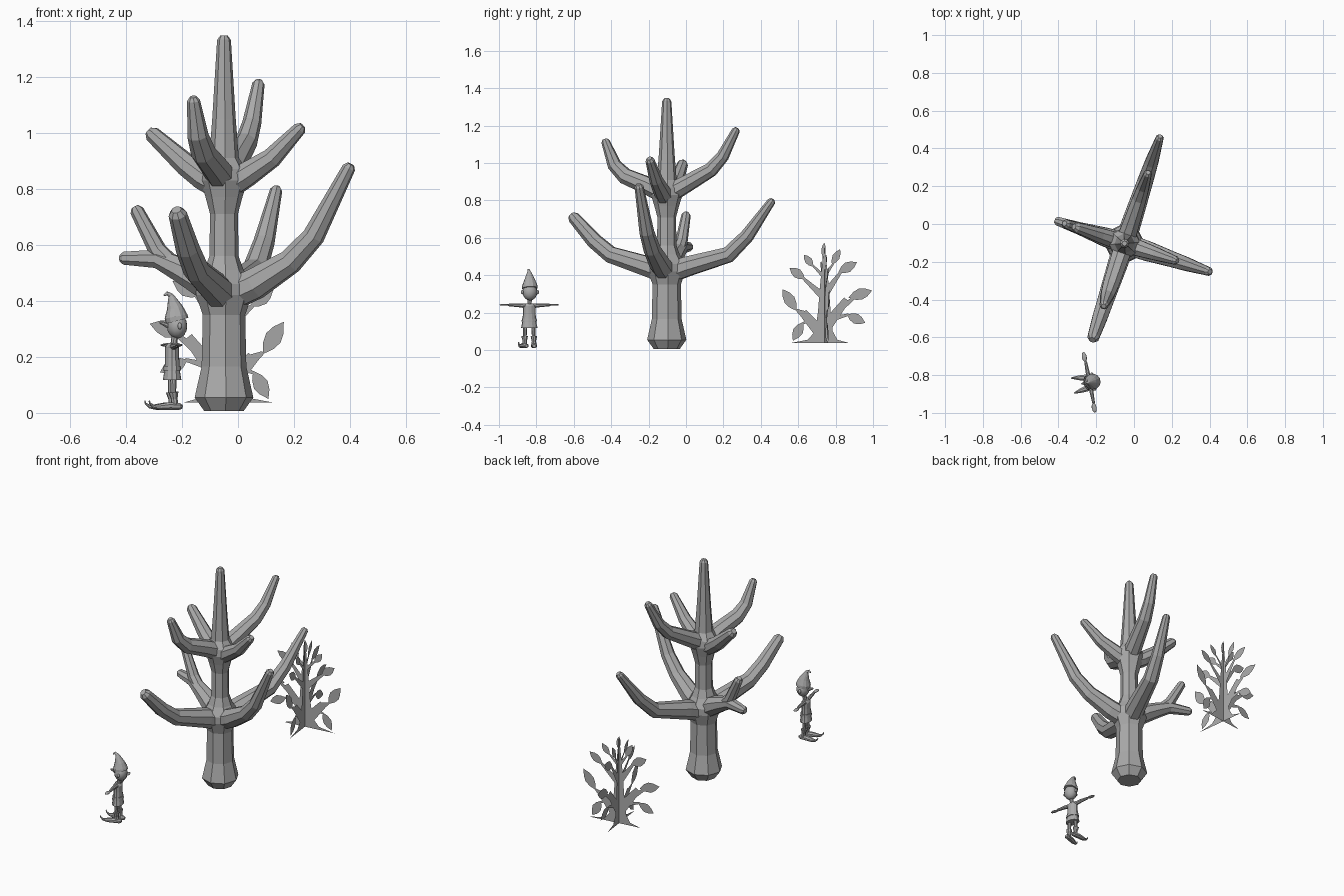
import bpy, bmesh, math
from mathutils import Vector, Matrix

if "Cube" in bpy.data.objects:
    bpy.data.objects.remove(bpy.data.objects["Cube"])

grey = bpy.data.materials.new("mid grey")
grey.diffuse_color = (0.4, 0.4, 0.4, 1)
grey.use_nodes = True
grey.node_tree.nodes["Principled BSDF"].inputs["Base Color"].default_value = grey.diffuse_color


def finish(name, bm, mat=Matrix(), smooth=False):
    bmesh.ops.recalc_face_normals(bm, faces=bm.faces)
    me = bpy.data.meshes.new(name)
    bm.to_mesh(me)
    bm.free()
    me.transform(mat)
    me.materials.append(grey)
    ob = bpy.data.objects.new(name, me)
    bpy.context.collection.objects.link(ob)
    if smooth:
        for p in me.polygons:
            p.use_smooth = True
    return ob


def tube(name, pts, sides=8, mat=Matrix(), squash=1.0, smooth=False, tip=True):
    """Skin a path of (x, y, z, radius) with rings; squash flattens each ring."""
    P = [Vector(p[:3]) for p in pts]
    R = [p[3] for p in pts]
    if tip:  # rounded end
        d = (P[-1] - P[-2]).normalized()
        P.append(P[-1] + d * R[-1] * 0.6)
        R.append(R[-1] * 0.55)
    bm = bmesh.new()
    rings = []
    side = None
    for i, p in enumerate(P):
        t = (P[min(i + 1, len(P) - 1)] - P[max(i - 1, 0)]).normalized()
        if side is None:
            side = t.cross(Vector((0, 0, 1)))
            if side.length < 0.1:
                side = Vector((1, 0, 0))
        side = (side - t * side.dot(t)).normalized()
        up = t.cross(side)
        ring = []
        for k in range(sides):
            a = 2 * math.pi * (k + 0.5) / sides
            ring.append(bm.verts.new(p + (side * math.cos(a) + up * math.sin(a) * squash) * R[i]))
        rings.append(ring)
    for a, b in zip(rings, rings[1:]):
        for k in range(sides):
            j = (k + 1) % sides
            bm.faces.new((a[k], a[j], b[j], b[k]))
    bm.faces.new(rings[0])
    bm.faces.new(rings[-1])
    return finish(name, bm, mat, smooth)


def ball(name, centre, size, mat):
    bm = bmesh.new()
    bmesh.ops.create_uvsphere(bm, u_segments=12, v_segments=8, radius=1)
    bmesh.ops.scale(bm, vec=size, verts=bm.verts)
    bmesh.ops.translate(bm, vec=centre, verts=bm.verts)
    finish(name, bm, mat, True)


# ---------- big bare tree ----------
place = Matrix.Translation((-0.05, -0.103, 0)) @ Matrix.Rotation(math.radians(-18.4), 4, 'Z')
trunk = [(.006, .07), (.055, .105), (.165, .08), (.35, .076), (.42, .1), (.46, .1), (.51, .07), (.56, .052),
         (.71, .05), (.77, .066), (.83, .085), (.87, .08), (.91, .053), (1.05, .042), (1.31, .026), (1.332, .024)]
tube("trunk", [(0, 0, z, r) for z, r in trunk], 8, place)

# branches: compass angle, then (distance, height, radius)
branches = {
    "lower_right_branch": (0, [(0, .41, .06), (.116, .46, .058), (.25, .54, .046), (.337, .63, .04), (.47, .875, .024)]),
    "lower_front_branch": (270, [(0, .41, .06), (.1, .445, .058), (.316, .51, .047), (.41, .585, .043), (.525, .71, .033)]),
    "lower_back_branch": (90, [(0, .41, .06), (.126, .45, .056), (.348, .51, .045), (.453, .61, .038), (.59, .795, .022)]),
    "lower_left_branch": (180, [(0, .42, .06), (.1, .48, .055), (.17, .515, .046), (.25, .55, .036), (.375, .552, .025)]),
    "lower_left_fork": (180, [(.19, .52, .036), (.25, .58, .033), (.328, .722, .025)]),
    "upper_right_branch": (0, [(0, .8, .05), (.085, .85, .046), (.18, .91, .037), (.285, 1.015, .024)]),
    "upper_left_branch": (180, [(0, .8, .05), (.08, .84, .046), (.142, .885, .042), (.27, .995, .029)]),
    "upper_front_branch": (270, [(0, .83, .055), (.11, .88, .05), (.235, .93, .045), (.295, .99, .038), (.345, 1.115, .023)]),
    "upper_back_branch": (90, [(0, .83, .055), (.105, .885, .048), (.25, .965, .04), (.315, 1.035, .034), (.39, 1.175, .022)]),
}
for name, (ang, path) in branches.items():
    turn = Matrix.Rotation(math.radians(ang), 4, 'Z')
    tube(name, [(d, 0, z, r) for d, z, r in path], 8, place @ turn)

# ---------- small leafy tree: two crossed flat cut-outs ----------
silhouette = [(-.187, .037), (.135, .037), (.07, .055), (.045, .1), (.034, .2), (.022, .36),
              (.006, .52), (0, .575), (-.006, .52), (-.022, .36), (-.035, .2), (-.05, .1), (-.09, .055)]
# limbs: start u, z, end u, z, start half width, end half width
limbs = [(-.02, .09, -.115, .2, .032, .022), (-.11, .19, -.15, .215, .02, .006),
         (.02, .14, .12, .27, .03, .018), (.06, .2, .16, .28, .018, .008),
         (-.01, .29, -.115, .385, .02, .007), (.01, .31, .09, .42, .02, .007),
         (.02, .16, .13, .19, .016, .006), (-.01, .4, -.07, .46, .01, .004),
         (.01, .41, .05, .465, .01, .004), (-.08, .16, -.12, .14, .012, .004)]
# leaves: base u, z, end u, z, half width
leaves = [(.13, .28, .257, .318, .031), (-.15, .21, -.225, .325, .031), (-.115, .15, -.17, .05, .028),
          (-.105, .38, -.188, .44, .026), (-.06, .445, -.11, .51, .02), (.04, .455, .085, .54, .02),
          (.075, .415, .175, .47, .028), (.12, .19, .22, .145, .028), (-.01, .5, 0, .575, .012)]


def cutout(name, mat):
    bm = bmesh.new()

    def poly(pts):
        bm.faces.new([bm.verts.new((u, 0, z)) for u, z in pts])

    poly(silhouette)
    for u0, z0, u1, z1, w0, w1 in limbs:
        a, b = Vector((u0, z0)), Vector((u1, z1))
        n = Vector((z0 - z1, u1 - u0)).normalized()
        poly([a + n * w0, a - n * w0, b - n * w1, b + n * w1])
    for u0, z0, u1, z1, w in leaves:
        a, b = Vector((u0, z0)), Vector((u1, z1))
        n = Vector((z0 - z1, u1 - u0)).normalized() * w
        shape = [(.25, .7), (.5, 1), (.75, .7)]
        poly([a] + [a.lerp(b, t) + n * k for t, k in shape] + [b]
             + [a.lerp(b, t) - n * k for t, k in reversed(shape)])
    finish(name, bm, mat)


for name, ang in (("leafy_tree_side_panel", 97), ("leafy_tree_front_panel", 187)):
    cutout(name, Matrix.Translation((-.06, .74, 0)) @ Matrix.Rotation(math.radians(ang), 4, 'Z'))

# ---------- little elf, facing -x ----------
elf = Matrix.Translation((-.235, -.838, 0)) @ Matrix.Rotation(math.radians(11), 4, 'Z')
# tunic rings run wide along the shoulders
tube("tunic", [(0, 0, .118, .045), (0, 0, .15, .038), (0, 0, .2, .034), (0, 0, .235, .034), (0, 0, .25, .02)],
     12, elf @ Matrix.Diagonal((.72, 1, 1, 1)), tip=False)
tube("belt", [(0, 0, .152, .042), (0, 0, .168, .04)], 12, elf @ Matrix.Diagonal((.75, 1, 1, 1)), tip=False)
tube("neck", [(.005, 0, .24, .012), (.012, 0, .285, .012)], 8, elf, tip=False)
ball("head", (.018, 0, .31), (.037, .04, .045), elf)
tube("nose", [(-.01, 0, .31, .011), (-.03, 0, .318, .008), (-.042, 0, .322, .005)], 8, elf)
tube("hat", [(.018, 0, .33, .042), (.014, 0, .345, .041), (.01, 0, .375, .029), (0, 0, .405, .016),
             (-.006, 0, .42, .009), (-.018, 0, .427, .007), (-.028, 0, .42, .004)], 12, elf)
for s, side in ((-1, "left"), (1, "right")):
    tube(side + "_arm", [(0, s * .02, .236, .013), (0, s * .06, .24, .011), (0, s * .11, .241, .008)],
         8, elf)
    ball(side + "_hand", (-.002, s * .137, .242), (.013, .026, .005), elf)
    ball(side + "_ear", (.02, s * .042, .31), (.008, .007, .012), elf)
    y = s * .025
    tube(side + "_leg", [(0, y, .05, .009), (0, s * .022, .13, .012)], 8, elf, tip=False)
    tube(side + "_boot_cuff", [(.005, y, .025, .013), (.003, y, .05, .012), (0, y, .074, .018)], 8, elf, tip=False)
    # shoes splay outwards and curl up at the toe
    splay = elf @ Matrix.Translation((0, s * .026, 0)) @ Matrix.Rotation(-s * math.radians(9), 4, 'Z')
    tube(side + "_shoe", [(.032, 0, .022, .009), (.02, 0, .023, .016), (-.02, 0, .024, .017),
                          (-.05, 0, .021, .014), (-.075, 0, .022, .008), (-.09, 0, .034, .004),
                          (-.092, 0, .042, .003)], 8, splay, .85)
